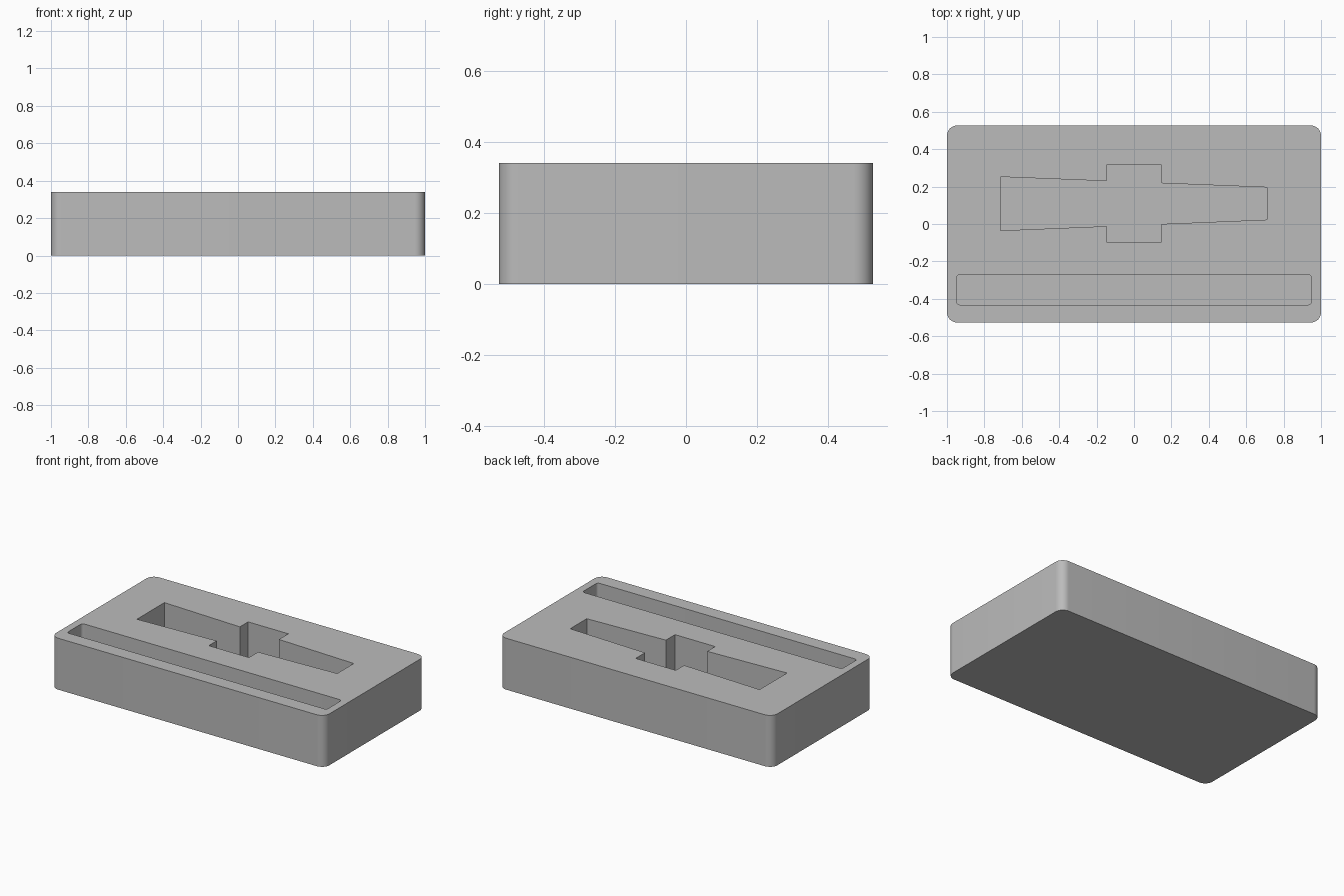
import bpy, bmesh, math
from mathutils import Vector

if "Cube" in bpy.data.objects:
    bpy.data.objects.remove(bpy.data.objects["Cube"], do_unlink=True)

HEIGHT, FLOOR = 0.34, 0.05

grey = bpy.data.materials.new("plain grey")
grey.use_nodes = True
COLOUR = (0.5, 0.5, 0.5, 1)
grey.diffuse_color = COLOUR
grey.node_tree.nodes["Principled BSDF"].inputs["Base Color"].default_value = COLOUR


def rounded(points, radius, steps):
    """Round every corner of a convex outline."""
    out = []
    for i, p in enumerate(points):
        p = Vector(p)
        a = (Vector(points[i - 1]) - p).normalized()
        b = (Vector(points[(i + 1) % len(points)]) - p).normalized()
        half = a.angle(b) / 2
        centre = p + (a + b).normalized() * radius / math.sin(half)
        start = p + a * radius / math.tan(half) - centre
        end = p + b * radius / math.tan(half) - centre
        sweep = start.angle(end)
        for k in range(steps + 1):
            t = k / steps
            out.append(centre + (start * math.sin((1 - t) * sweep)
                                 + end * math.sin(t * sweep)) / math.sin(sweep))
    return out


def rectangle(x0, x1, y0, y1):
    return [(x0, y0), (x1, y0), (x1, y1), (x0, y1)]


def prism(name, outline, z0, z1):
    """Extrude a flat outline upward into a solid."""
    bm = bmesh.new()
    face = bm.faces.new([bm.verts.new((p[0], p[1], z0)) for p in outline])
    top = bmesh.ops.extrude_face_region(bm, geom=[face])["geom"]
    bmesh.ops.translate(bm, vec=(0, 0, z1 - z0),
                        verts=[v for v in top if isinstance(v, bmesh.types.BMVert)])
    bmesh.ops.recalc_face_normals(bm, faces=bm.faces)
    mesh = bpy.data.meshes.new(name)
    bm.to_mesh(mesh)
    bm.free()
    mesh.materials.append(grey)
    obj = bpy.data.objects.new(name, mesh)
    bpy.context.collection.objects.link(obj)
    return obj


# Solid tray block with rounded upright corners
tray = prism("tray_block", rounded(rectangle(-1, 1, -0.527, 0.527), 0.055, 10), 0, HEIGHT)

# Tapered pocket crossed by a wide finger notch
LEFT, RIGHT, NOTCH = -0.715, 0.71, 0.147


def taper(x, y_left, y_right):
    return (x, y_left + (y_right - y_left) * (x - LEFT) / (RIGHT - LEFT))


low, high = (-0.035, 0.023), (0.252, 0.196)
pocket = [taper(LEFT, *low), taper(-NOTCH, *low), (-NOTCH, -0.095), (NOTCH, -0.095),
          taper(NOTCH, *low), taper(RIGHT, *low), taper(RIGHT, *high),
          taper(NOTCH, *high), (NOTCH, 0.316), (-NOTCH, 0.316),
          taper(-NOTCH, *high), taper(LEFT, *high)]

# Long slot along the front
slot = rounded(rectangle(-0.95, 0.95, -0.432, -0.272), 0.018, 6)

# Cut both recesses out of the block
cutters = [prism("pocket_cutter", pocket, FLOOR, HEIGHT + 0.1),
           prism("slot_cutter", slot, FLOOR, HEIGHT + 0.1)]
bpy.ops.object.select_all(action="DESELECT")
tray.select_set(True)
bpy.context.view_layer.objects.active = tray
for cutter in cutters:
    cutter.hide_render = True
    cut = tray.modifiers.new("cut_recess", "BOOLEAN")
    cut.operation, cut.solver, cut.object = "DIFFERENCE", "EXACT", cutter
    bpy.ops.object.modifier_apply(modifier=cut.name)
for cutter in cutters:
    bpy.data.objects.remove(cutter, do_unlink=True)

bpy.ops.object.shade_smooth_by_angle(angle=math.radians(30))
